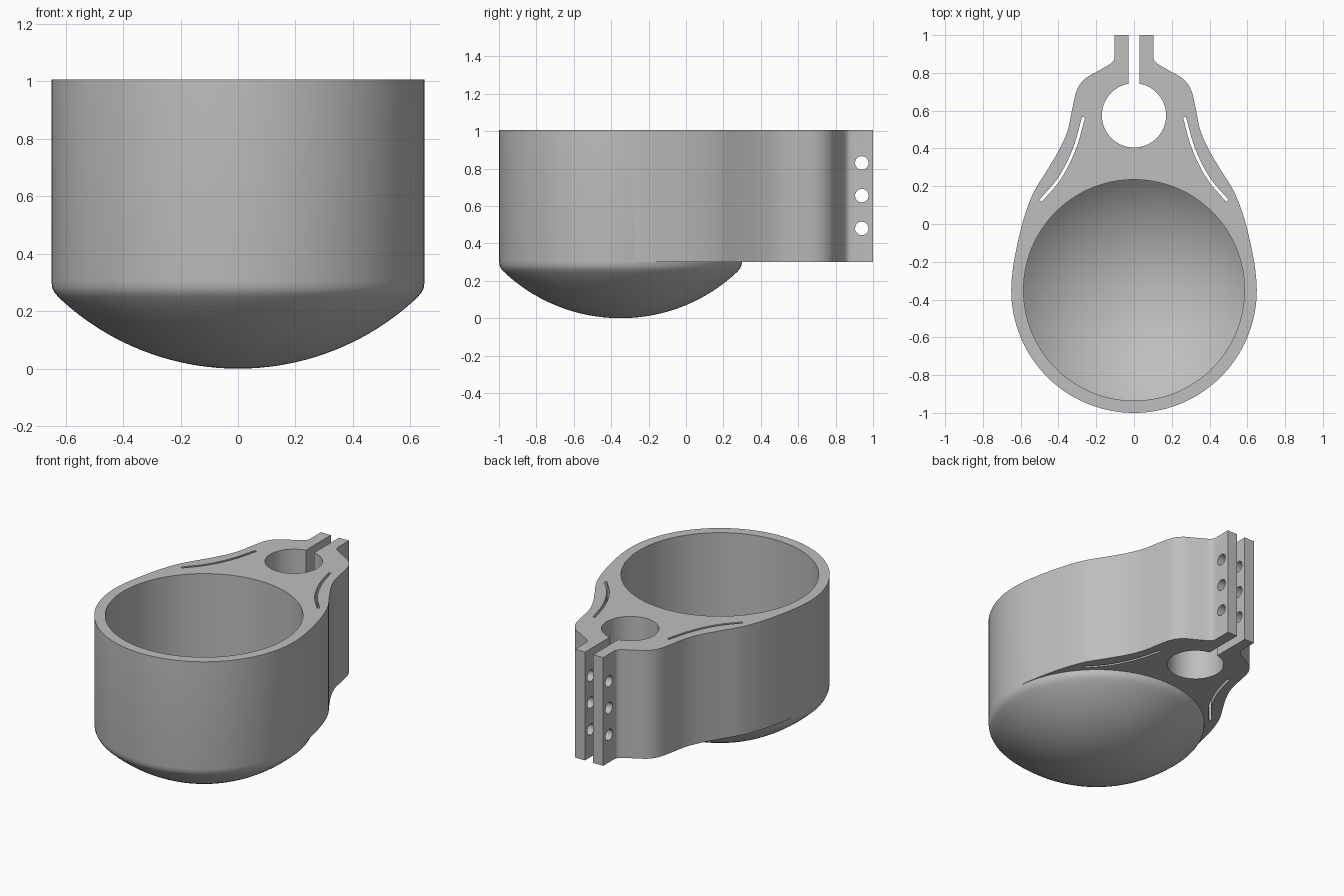
import bpy, bmesh, math
from mathutils import Vector, Matrix

if "Cube" in bpy.data.objects:
    bpy.data.objects.remove(bpy.data.objects["Cube"])

TOP, NECK_Z = 1.007, 0.30          # rim height, underside of the clamp neck
CUP_Y, CUP_R, BORE_R = -0.35, 0.65, 0.585
CLAMP_Y, CLAMP_R = 0.575, 0.17
DOME_Z, DOME_R, BOWL_R = 0.91, 0.91, 0.85

grey = bpy.data.materials.new("plain grey")
grey.use_nodes = True
colour = (0.52, 0.52, 0.52, 1)
grey.diffuse_color = colour
grey.node_tree.nodes["Principled BSDF"].inputs["Base Color"].default_value = colour


def make_object(name, bm):
    bmesh.ops.recalc_face_normals(bm, faces=bm.faces)
    mesh = bpy.data.meshes.new(name)
    bm.to_mesh(mesh)
    bm.free()
    obj = bpy.data.objects.new(name, mesh)
    obj.data.materials.append(grey)
    bpy.context.collection.objects.link(obj)
    return obj


def spline(points, steps=8):
    """Smooth path through 2D points (Catmull-Rom)."""
    p = [Vector(q) for q in points]
    p = [2 * p[0] - p[1]] + p + [2 * p[-1] - p[-2]]
    path = []
    for a, b, c, d in zip(p, p[1:], p[2:], p[3:]):
        for i in range(steps):
            t = i / steps
            path.append(0.5 * (2 * b + (c - a) * t + (2 * a - 5 * b + 4 * c - d) * t ** 2
                               + (3 * b - a - 3 * c + d) * t ** 3))
    return path + [p[-2]]


def prism(name, outline, z0, z1):
    bm = bmesh.new()
    face = bm.faces.new([bm.verts.new((x, y, z0)) for x, y in outline])
    new = bmesh.ops.extrude_face_region(bm, geom=[face])["geom"]
    verts = [v for v in new if isinstance(v, bmesh.types.BMVert)]
    bmesh.ops.translate(bm, verts=verts, vec=(0, 0, z1 - z0))
    return make_object(name, bm)


def lathe(name, profile, sides=128):
    """Solid of revolution about the cup axis; the profile starts and ends on it."""
    bm = bmesh.new()
    verts = [bm.verts.new((r, CUP_Y, z)) for r, z in profile]
    edges = [bm.edges.new(pair) for pair in zip(verts, verts[1:])]
    bmesh.ops.spin(bm, geom=verts + edges, cent=(0, CUP_Y, 0), axis=(0, 0, 1),
                   angle=math.tau, steps=sides)
    bmesh.ops.remove_doubles(bm, verts=bm.verts, dist=0.0001)
    return make_object(name, bm)


def cylinder(name, radius, depth, matrix, sides):
    bm = bmesh.new()
    bmesh.ops.create_cone(bm, cap_ends=True, segments=sides, radius1=radius,
                          radius2=radius, depth=depth, matrix=matrix)
    return make_object(name, bm)


def rectangle(x, y0, y1):
    return [(-x, y0), (x, y0), (x, y1), (-x, y1)]


def sphere_arc(radius, r_end, steps=20):
    end = math.asin(r_end / radius)
    return [(radius * math.sin(end * i / steps), DOME_Z - radius * math.cos(end * i / steps))
            for i in range(steps + 1)]


# Cup: round wall with a softened edge into the shallow dome below
cup = lathe("cup_clamp", sphere_arc(DOME_R, 0.625)
            + [(0.638, 0.264), (0.646, 0.28), (CUP_R, 0.305), (CUP_R, 1.2), (0, 1.2)])

# Neck: flared outline that sweeps from the cup to the two clamp tabs
side = spline([(0.649, -0.32), (0.636, -0.2), (0.592, 0.0), (0.535, 0.16), (0.46, 0.285),
               (0.395, 0.395), (0.35, 0.5), (0.325, 0.62), (0.302, 0.71), (0.26, 0.768),
               (0.19, 0.81), (0.13, 0.845), (0.108, 0.865), (0.102, 0.885)])
side = [Vector((0.55, -0.4))] + side + [Vector((0.102, 1.0))]
neck = prism("neck", side + [Vector((-p.x, p.y)) for p in reversed(side)], NECK_Z, 1.15)

# Cutters: level rim, cup bore, pole hole and clamp gap
cutters = [
    prism("rim_cutter", rectangle(2, -2, 2), TOP, 2),
    lathe("bore_cutter", sphere_arc(BOWL_R, BORE_R) + [(BORE_R, 1.4), (0, 1.4)]),
    cylinder("pole_cutter", CLAMP_R, 3, Matrix.Translation((0, CLAMP_Y, 0.5)), 64),
    prism("gap_cutter", rectangle(0.03, CLAMP_Y, 1.2), 0.1, 1.5),
]

# Cutters: three bolt holes across the tabs
for z in (0.48, 0.655, 0.83):
    place = Matrix.Translation((0, 0.94, z)) @ Matrix.Rotation(math.pi / 2, 4, "Y")
    cutters.append(cylinder("bolt_cutter", 0.036, 1, place, 32))

# Cutters: one thin curved slit on each side of the neck
slit = spline([(0.267, 0.566), (0.315, 0.4), (0.392, 0.245), (0.495, 0.122)])
offsets = []
for i, p in enumerate(slit):
    along = (slit[min(i + 1, len(slit) - 1)] - slit[max(i - 1, 0)]).normalized()
    offsets.append(Vector((-along.y, along.x)) * 0.008)
loop = [p + o for p, o in zip(slit, offsets)]
loop += [p - o for p, o in reversed(list(zip(slit, offsets)))]
for sign in (1, -1):
    cutters.append(prism("slit_cutter", [(sign * p.x, p.y) for p in loop], 0.1, 1.5))

# Join the neck, cut the openings, then drop the helpers
bpy.context.view_layer.objects.active = cup
cup.select_set(True)
for helper in [neck] + cutters:
    helper.hide_render = True
    mod = cup.modifiers.new(helper.name, "BOOLEAN")
    mod.operation = "UNION" if helper is neck else "DIFFERENCE"
    mod.solver = "EXACT"
    mod.object = helper
    bpy.ops.object.modifier_apply(modifier=mod.name)
    bpy.data.objects.remove(helper)

bpy.ops.object.shade_smooth_by_angle(angle=math.radians(30))
